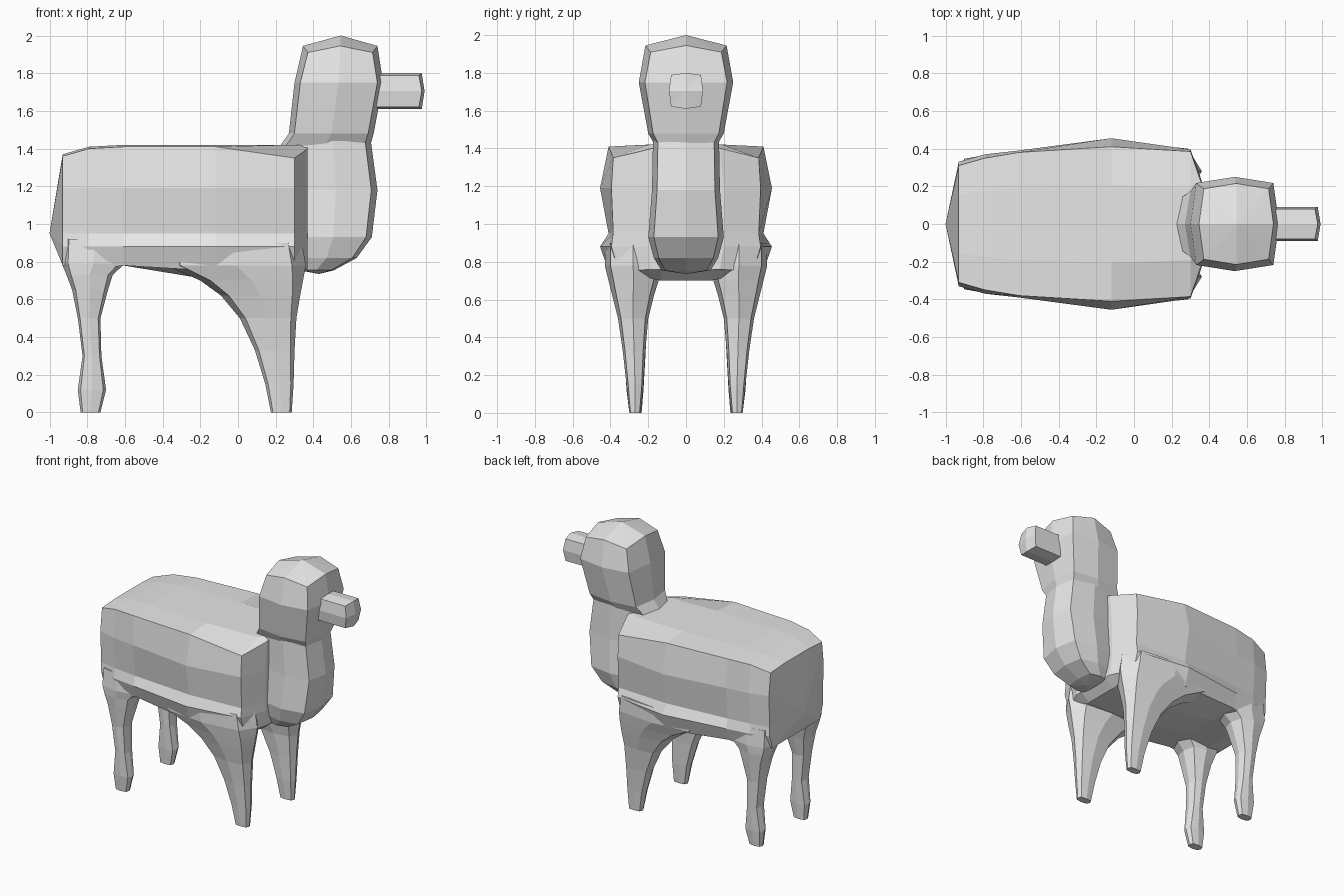
import bpy, bmesh
from mathutils import Vector

wool = bpy.data.materials.new("light grey")
wool.diffuse_color = (0.8, 0.8, 0.8, 1)


def loft(name, rings, start=None, end=None):
    """Skin closed rings; each end is an n-gon or a fan to a point."""
    bm = bmesh.new()
    vs = [[bm.verts.new(p) for p in r] for r in rings]
    n = len(vs[0])
    for a, b in zip(vs, vs[1:]):
        for i in range(n):
            j = (i + 1) % n
            bm.faces.new((a[i], a[j], b[j], b[i]))
    for ring, tip in ((vs[0], start), (vs[-1], end)):
        if tip is None:
            bm.faces.new(ring)
        else:
            t = bm.verts.new(tip)
            for i in range(n):
                bm.faces.new((ring[i], ring[(i + 1) % n], t))
    bmesh.ops.recalc_face_normals(bm, faces=bm.faces)
    me = bpy.data.meshes.new(name)
    bm.to_mesh(me)
    bm.free()
    me.materials.append(wool)
    ob = bpy.data.objects.new(name, me)
    bpy.context.collection.objects.link(ob)
    return ob


def octagon(x0, x1, y0, y1, z, k=0.8, drop=0.0):
    """Boxy eight-sided level ring; corners lowered by drop."""
    cx, cy, rx, ry = (x0 + x1) / 2, (y0 + y1) / 2, (x1 - x0) / 2, (y1 - y0) / 2
    dirs = [(1, 0), (k, k), (0, 1), (-k, k), (-1, 0), (-k, -k), (0, -1), (k, -k)]
    return [Vector((cx + a * rx, cy + b * ry, z - (drop if i % 2 else 0)))
            for i, (a, b) in enumerate(dirs)]


# Body: x, top z, shoulder y, shoulder z, widest y, waist y, skirt y, belly z
stations = [
    (-0.93, 1.37, 0.31, 1.36, 0.33, 0.32, 0.32, 0.78),
    (-0.79, 1.41, 0.35, 1.40, 0.37, 0.35, 0.365, 0.75),
    (-0.61, 1.42, 0.38, 1.41, 0.39, 0.37, 0.39, 0.78),
    (-0.12, 1.42, 0.41, 1.41, 0.455, 0.41, 0.455, 0.70),
    (0.30, 1.42, 0.385, 1.35, 0.395, 0.385, 0.395, 0.70),
    (0.37, 1.42, 0.18, 1.40, 0.20, 0.20, 0.20, 0.76),
]
rings = []
for x, zt, ys, zs, yw, ya, yk, zb in stations:
    half = [(ys * 0.5, zt), (ys, zs), (yw, 1.19), (ya, 0.95),
            (yk, 0.88), (yk * 0.9, max(zb, 0.75)), (0.13, zb)]
    pts = half + [(-y, z) for y, z in reversed(half)]
    rings.append([Vector((x, y, z)) for y, z in pts])
loft("body", rings, start=(-1.0, 0, 0.95))

# Legs: z, x back, x front, y inner, y outer
front_leg = [
    (0.00, 0.175, 0.285, 0.24, 0.30), (0.15, 0.145, 0.295, 0.225, 0.315),
    (0.33, 0.09, 0.30, 0.215, 0.335), (0.50, 0.01, 0.31, 0.20, 0.36),
    (0.62, -0.09, 0.33, 0.17, 0.39), (0.70, -0.20, 0.345, 0.145, 0.41),
    (0.78, -0.38, 0.36, 0.13, 0.43), (0.90, -0.40, 0.34, 0.13, 0.43),
]
rear_leg = [
    (0.00, -0.835, -0.73, 0.235, 0.30), (0.12, -0.85, -0.70, 0.225, 0.315),
    (0.30, -0.825, -0.725, 0.215, 0.325), (0.50, -0.85, -0.73, 0.205, 0.335),
    (0.65, -0.88, -0.69, 0.17, 0.355), (0.73, -0.91, -0.665, 0.15, 0.365),
    (0.79, -0.935, -0.60, 0.13, 0.37), (0.92, -0.93, -0.60, 0.13, 0.36),
]
for label, table in (("front_leg", front_leg), ("rear_leg", rear_leg)):
    for side, s in (("left", 1), ("right", -1)):
        loft(f"{label}_{side}",
             [octagon(x0, x1, s * yi, s * yo, z) for z, x0, x1, yi, yo in table])

# Chest and neck: z, x back, x front, half width
chest = [(0.755, 0.32, 0.51, 0.13), (0.82, 0.31, 0.63, 0.17), (0.93, 0.30, 0.71, 0.20),
         (1.18, 0.30, 0.74, 0.18), (1.44, 0.30, 0.705, 0.175)]
loft("chest", [octagon(a, b, -w, w, z, 0.85) for z, a, b, w in chest],
     start=(0.43, 0, 0.735))

# Head: rounded block with a peaked crown
head = [(1.41, 0.22, 0.70, 0.16, 0), (1.48, 0.27, 0.72, 0.20, 0),
        (1.75, 0.30, 0.77, 0.25, 0), (1.945, 0.345, 0.74, 0.215, 0.035)]
loft("head", [octagon(a, b, -w, w, z, 0.87, d) for z, a, b, w, d in head],
     end=(0.545, 0, 2.0))

# Snout: small boxy bar with a bulged tip
snout = [[Vector((x - p.z, p.y, 1.705 + p.x))
          for p in octagon(-0.095, 0.095, -0.09, 0.09, 0, 0.88, -dx)]
         for x, dx in ((0.70, 0), (0.975, 0.015))]
loft("snout", snout, end=(0.99, 0, 1.705))
